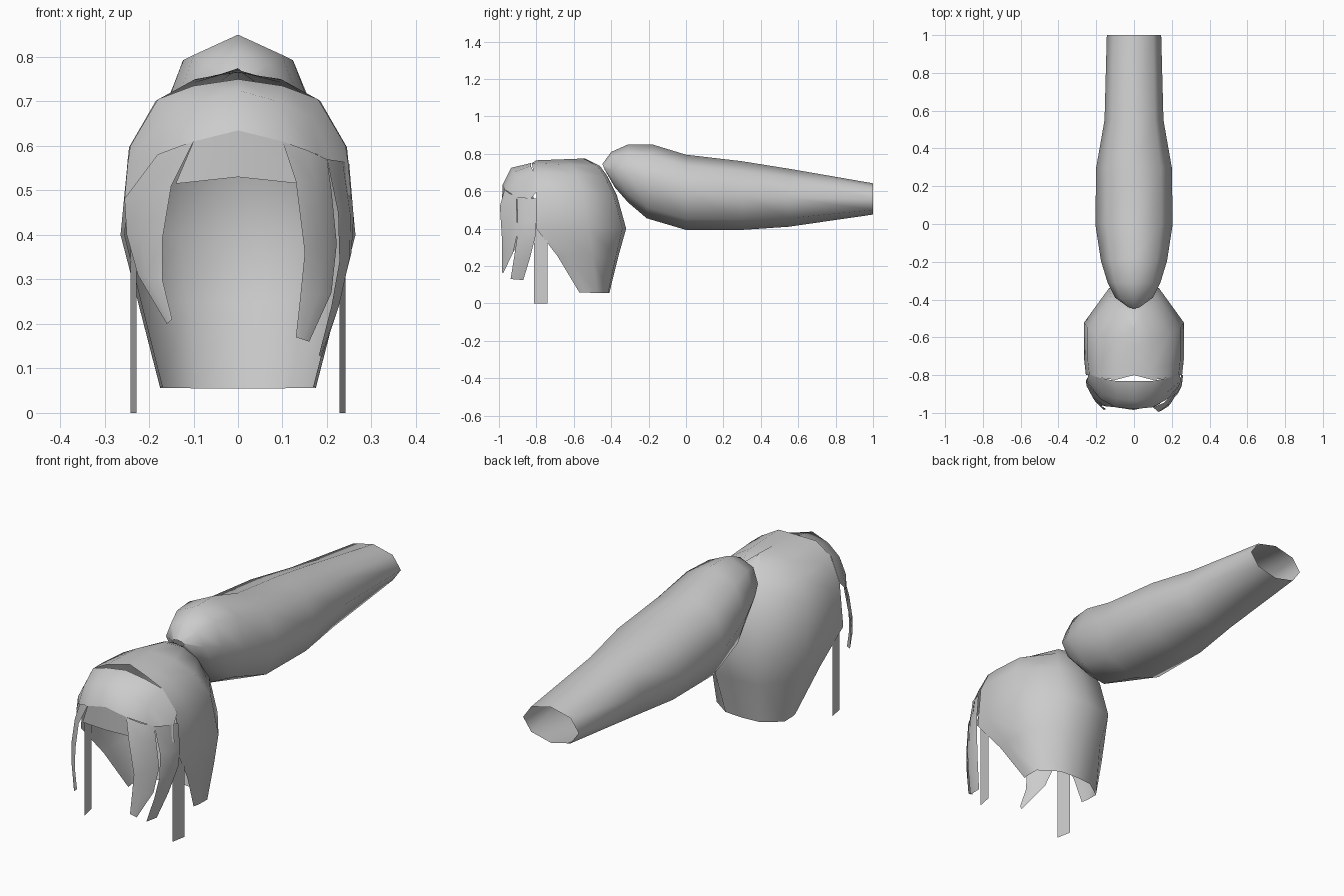
import bpy, bmesh, math


def loft(name, rows, closed=False):
    """Skin a list of equal-length point rows into a smooth-shaded sheet or tube."""
    bm = bmesh.new()
    grid = [[bm.verts.new(p) for p in row] for row in rows]
    n = len(grid[0])
    for a, b in zip(grid, grid[1:]):
        for i in range(n if closed else n - 1):
            j = (i + 1) % n
            bm.faces.new((a[i], a[j], b[j], b[i]))
    bmesh.ops.remove_doubles(bm, verts=bm.verts, dist=0.0005)
    bmesh.ops.recalc_face_normals(bm, faces=bm.faces)
    # open sheets: turn the faces away from the head centre
    if not closed:
        s = sum(f.normal.dot(f.calc_center_median() - CENTRE) * f.calc_area() for f in bm.faces)
        if s < 0:
            bmesh.ops.reverse_faces(bm, faces=bm.faces)
    me = bpy.data.meshes.new(name)
    bm.to_mesh(me)
    bm.free()
    ob = bpy.data.objects.new(name, me)
    bpy.context.collection.objects.link(ob)
    bpy.ops.object.select_all(action='DESELECT')
    ob.select_set(True)
    bpy.context.view_layer.objects.active = ob
    bpy.ops.object.shade_smooth_by_angle(angle=math.radians(60))
    return ob


from mathutils import Vector
CENTRE = Vector((0, -0.65, 0.4))


def mirrored(half):
    return [(-x, y, z) for x, y, z in reversed(half) if x > 0 or half[0][0] == 0][:len(half) - 1] + half


# Skull cap: U-shaped rings, open at the face and the neck
# (half width, front y, back y, front z, back z)
cap = [(0.175, -0.57, -0.41, 0.058, 0.055), (0.225, -0.685, -0.362, 0.25, 0.25),
       (0.264, -0.80, -0.32, 0.40, 0.40), (0.245, -0.80, -0.37, 0.60, 0.58),
       (0.185, -0.815, -0.42, 0.705, 0.68), (0.10, -0.825, -0.46, 0.75, 0.735),
       (0.0, -0.80, -0.54, 0.765, 0.775)]
shape = [(0, 1), (0.5, 0.96), (1, 0.58), (1, 0.17), (0.965, 0)]
rows = []
for w, yf, yb, zf, zb in cap:
    half = [(max(w, 1e-5) * u if u else 0, yf + (yb - yf) * t, zf + (zb - zf) * t) for u, t in shape]
    rows.append(mirrored(half))
loft("hair_cap", rows)

# Front hair sweeping from the cap over the forehead, ending in the fringe edge
front = [[(0, -0.83, 0.75), (0.10, -0.83, 0.735), (0.18, -0.815, 0.705), (0.242, -0.795, 0.60)],
         [(0, -0.935, 0.725), (0.09, -0.925, 0.70), (0.165, -0.90, 0.665), (0.248, -0.83, 0.56)],
         [(0, -0.98, 0.635), (0.10, -0.97, 0.61), (0.18, -0.925, 0.58), (0.255, -0.835, 0.48)]]
loft("front_hair", [mirrored(r) for r in front])
loft("fringe", [mirrored([(0, -0.98, 0.635), (0.10, -0.97, 0.61)]),
                mirrored([(0, -0.985, 0.53), (0.14, -0.95, 0.515)])])


# Hanging locks: inner and outer edges with a slight bulge between them
def lock(name, inner, outer, bulge=0.012):
    rows = []
    for k, (a, b) in enumerate(zip(inner, outer)):
        a, b = Vector(a), Vector(b)
        m = (a + b) / 2
        out = Vector((m.x, m.y + 0.7, 0)).normalized() * bulge * (k < len(inner) - 1)
        rows.append([a, m + out, b])
    loft(name, rows)


lock("right_front_lock",
     [(0.10, -0.97, 0.61), (0.13, -0.995, 0.52), (0.15, -0.985, 0.36), (0.14, -0.985, 0.26), (0.13, -0.985, 0.17)],
     [(0.20, -0.905, 0.57), (0.21, -0.905, 0.50), (0.222, -0.90, 0.38), (0.21, -0.925, 0.27), (0.16, -0.978, 0.16)])
lock("right_side_lock",
     [(0.20, -0.905, 0.57), (0.225, -0.90, 0.45), (0.228, -0.905, 0.34), (0.21, -0.92, 0.24), (0.182, -0.938, 0.13)],
     [(0.25, -0.80, 0.56), (0.26, -0.80, 0.44), (0.255, -0.805, 0.36), (0.225, -0.835, 0.24), (0.188, -0.87, 0.125)])
lock("left_front_lock",
     [(-0.10, -0.97, 0.61), (-0.15, -0.965, 0.51), (-0.17, -0.96, 0.39), (-0.17, -0.965, 0.30), (-0.148, -0.98, 0.21)],
     [(-0.248, -0.815, 0.57), (-0.255, -0.83, 0.48), (-0.25, -0.86, 0.40), (-0.225, -0.895, 0.31), (-0.16, -0.985, 0.20)])

# Straight thin strands beside the ears
for side, s in (("right", 1), ("left", -1)):
    loft(side + "_ear_strand", [[(s * 0.228, -0.812, z), (s * 0.242, -0.74, z)] for z in (0, 0.2, 0.45)])

# Ponytail: eight-sided tube, open at the far end
# (top y, bottom y, half width, top z, bottom z)
tail = [(-0.447, -0.435, 0.03, 0.745, 0.715), (-0.40, -0.38, 0.10, 0.81, 0.62),
        (-0.31, -0.31, 0.14, 0.85, 0.54), (-0.18, -0.21, 0.175, 0.85, 0.455),
        (0.0, 0.0, 0.205, 0.795, 0.393), (0.30, 0.30, 0.20, 0.76, 0.393),
        (0.55, 0.55, 0.156, 0.72, 0.41), (1.0, 1.0, 0.144, 0.642, 0.475)]
rows = []
for yt, yb, w, zt, zb in tail:
    ring = []
    for i in range(8):
        a = i * math.tau / 8
        t = (1 - math.cos(a)) / 2
        ring.append((w * math.sin(a), yt + (yb - yt) * t, zt + (zb - zt) * t))
    rows.append(ring)
loft("ponytail", rows, closed=True)
